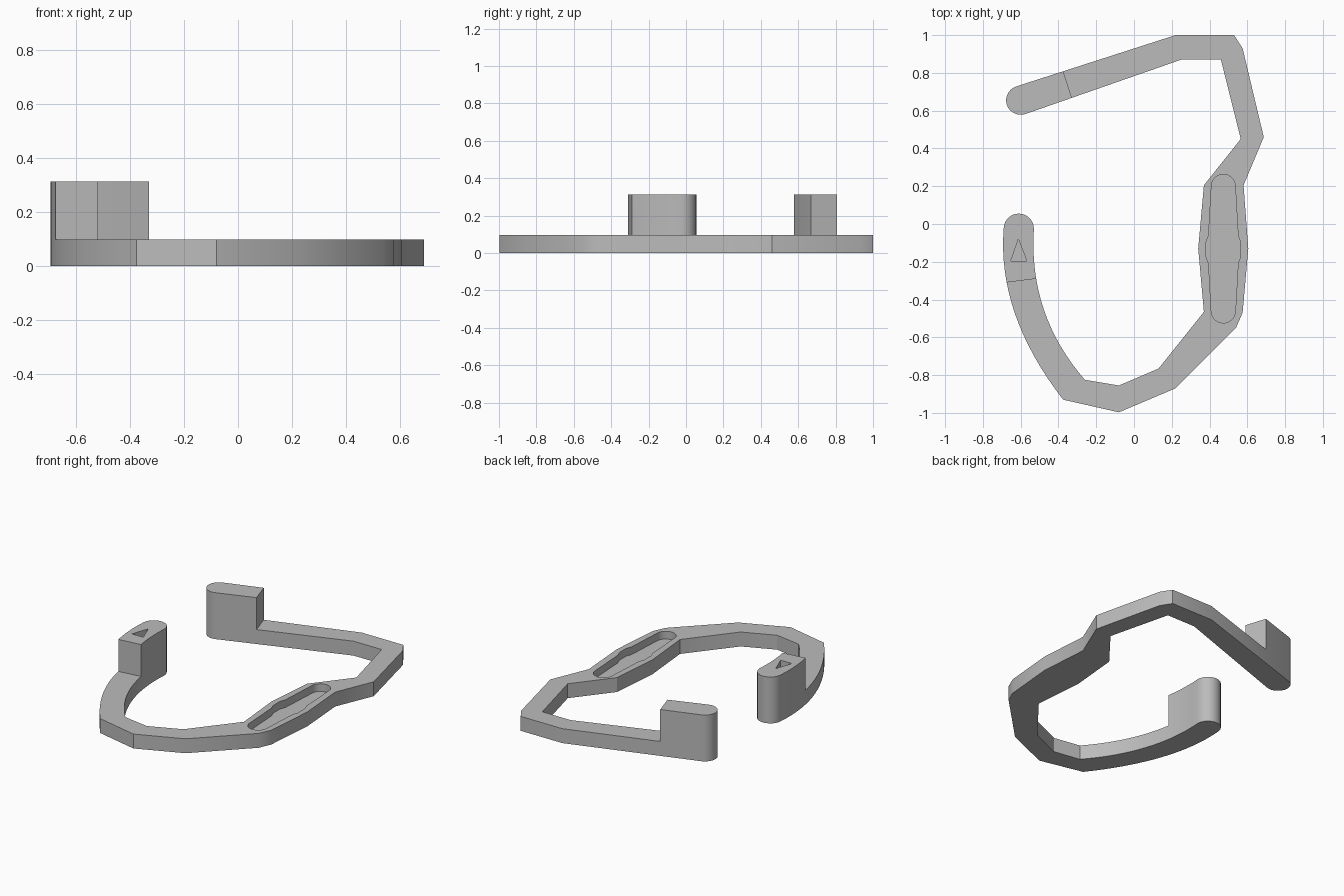
import bpy
import bmesh
from math import sin, cos, radians
from mathutils import Vector

cube = bpy.data.objects.get("Cube")
if cube:
    bpy.data.objects.remove(cube, do_unlink=True)

BAND, POST = 0.097, 0.312


def arc(cx, cy, r, start, end, steps=14):
    angles = [radians(start + (end - start) * i / steps) for i in range(steps + 1)]
    return [(cx + r * cos(a), cy + r * sin(a)) for a in angles]


def bend(a, b, c, steps=16):
    """Quadratic curve from a to c, pulled toward b."""
    a, b, c = Vector(a), Vector(b), Vector(c)
    ts = [i / steps for i in range(1, steps)]
    return [tuple(a * (1 - t) ** 2 + b * 2 * t * (1 - t) + c * t * t) for t in ts]


def prism(name, outline, low, high):
    bm = bmesh.new()
    face = bm.faces.new([bm.verts.new((x, y, low)) for x, y in outline])
    extruded = bmesh.ops.extrude_face_region(bm, geom=[face])["geom"]
    top = [v for v in extruded if isinstance(v, bmesh.types.BMVert)]
    bmesh.ops.translate(bm, verts=top, vec=(0, 0, high - low))
    bmesh.ops.recalc_face_normals(bm, faces=bm.faces)
    mesh = bpy.data.meshes.new(name)
    bm.to_mesh(mesh)
    bm.free()
    obj = bpy.data.objects.new(name, mesh)
    bpy.context.collection.objects.link(obj)
    return obj


def carve(target, name, outline, low, high):
    cutter = prism(name, outline, low, high)
    cutter.hide_render = True
    mod = target.modifiers.new(name, "BOOLEAN")
    mod.operation, mod.solver, mod.object = "DIFFERENCE", "EXACT", cutter
    bpy.context.view_layer.objects.active = target
    bpy.ops.object.modifier_apply(modifier=name)
    bpy.data.objects.remove(cutter, do_unlink=True)


# Whole open band, outer edge clockwise then inner edge back
outer = [(0.22, 1), (0.53, 1), (0.575, 0.93), (0.687, 0.46), (0.58, 0.205),
         (0.605, -0.13), (0.575, -0.47), (0.54, -0.55), (0.22, -0.87),
         (-0.08, -0.997), (-0.375, -0.93)]
inner = [(-0.26, -0.825), (-0.08, -0.855), (0.13, -0.765), (0.37, -0.465),
         (0.34, -0.13), (0.37, 0.205), (0.565, 0.45), (0.46, 0.87), (0.25, 0.87)]
front_cap = arc(-0.61, -0.025, 0.08, 180, 0)
outline = (arc(-0.6, 0.655, 0.077, 288, 108) + outer
           + bend(outer[-1], (-0.725, -0.48), front_cap[0]) + front_cap
           + bend(front_cap[-1], (-0.56, -0.48), inner[0]) + inner)
frame = prism("frame", outline, 0, POST)

# Lower everything except the two raised end posts
carve(frame, "band_cutter",
      [(-0.42, 0.95), (-0.42, 1.2), (1, 1.2), (1, -1.2), (-0.84, -1.2),
       (-0.84, -0.33), (-0.44, -0.28), (-0.285, 0.53)], BAND, 0.5)

# Long rounded slot with a small bulge at its waist
bulge = [(0.072, 0.2), (0.078, -0.06), (0.092, -0.1), (0.092, -0.17), (0.078, -0.21)]
slot = (arc(0.473, 0.2, 0.063, 180, 0) + [(0.473 + w, y) for w, y in bulge[1:]]
        + arc(0.473, -0.46, 0.064, 0, -180)
        + [(0.473 - w, y) for w, y in reversed(bulge[1:])])
carve(frame, "slot_cutter", slot, 0.045, 0.5)

# Arrow recess on the front post
carve(frame, "arrow_cutter",
      [(-0.652, -0.195), (-0.568, -0.195), (-0.612, -0.08)], POST - 0.045, 0.5)

# Plain grey finish
grey = bpy.data.materials.new("grey")
grey.use_nodes = True
grey.diffuse_color = (0.5, 0.5, 0.5, 1)
grey.node_tree.nodes["Principled BSDF"].inputs["Base Color"].default_value = (0.5, 0.5, 0.5, 1)
frame.data.materials.clear()
frame.data.materials.append(grey)

bpy.ops.object.select_all(action="DESELECT")
frame.select_set(True)
bpy.context.view_layer.objects.active = frame
bpy.ops.object.shade_smooth_by_angle(angle=radians(30))
